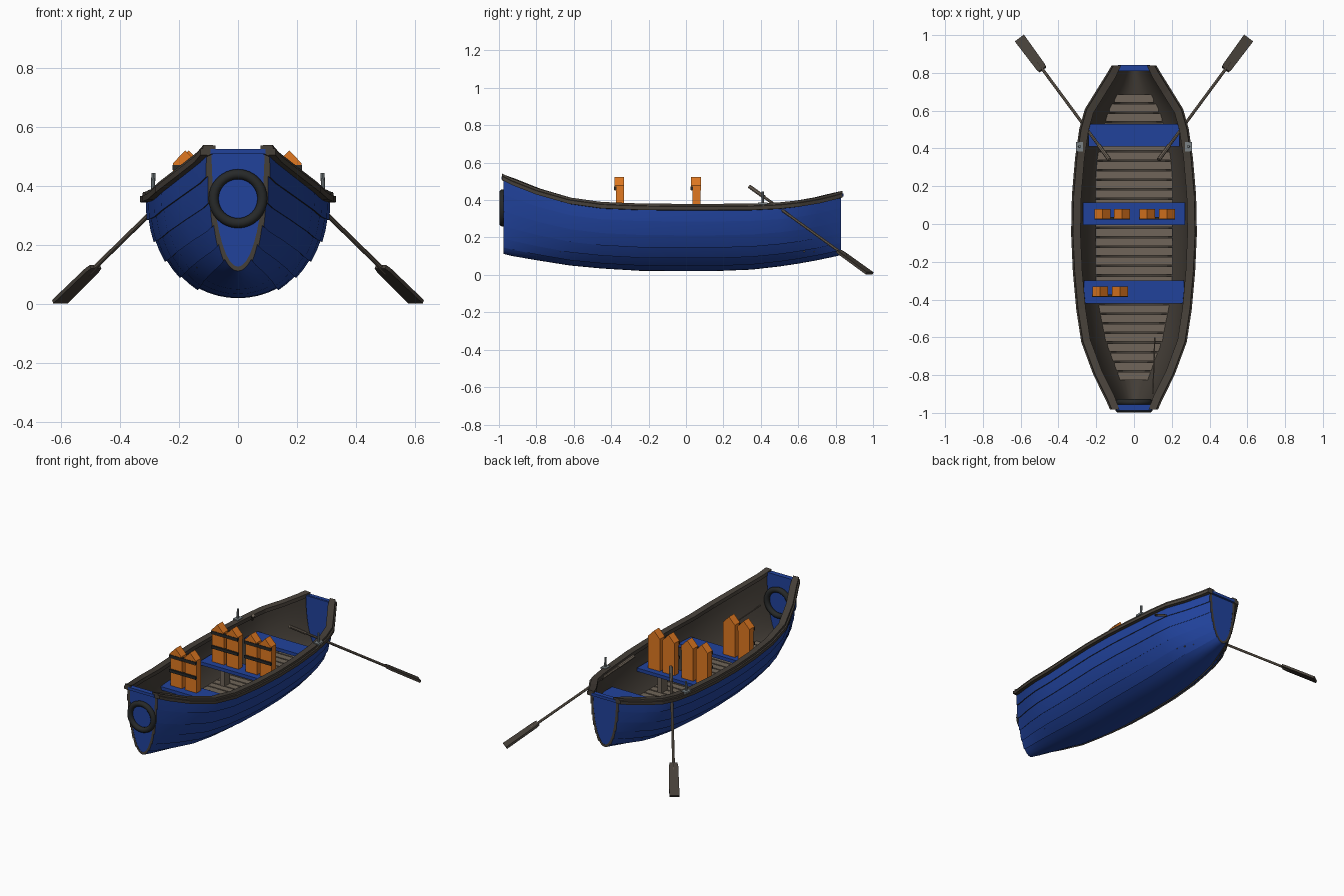
import bpy, bmesh, math
from mathutils import Vector, Matrix

if "Cube" in bpy.data.objects:
    bpy.data.objects.remove(bpy.data.objects["Cube"])

def material(name, rgb):
    m = bpy.data.materials.new(name)
    m.diffuse_color = (*rgb, 1)
    m.use_nodes = True
    m.node_tree.nodes["Principled BSDF"].inputs["Base Color"].default_value = m.diffuse_color
    return m

BLUE = material("blue_paint", (0.015, 0.055, 0.33))
WOOD = material("plank_wood", (0.16, 0.13, 0.10))
DARK = material("dark_wood", (0.06, 0.05, 0.04))
BLACK = material("rubber", (0.02, 0.022, 0.022))
ORANGE = material("orange_cloth", (0.75, 0.19, 0.015))
STEEL = material("steel", (0.2, 0.23, 0.24))

def finish(name, bm, mats, smooth=False, mirror=False):
    bmesh.ops.recalc_face_normals(bm, faces=bm.faces)
    me = bpy.data.meshes.new(name)
    bm.to_mesh(me)
    bm.free()
    for m in mats:
        me.materials.append(m)
    ob = bpy.data.objects.new(name, me)
    bpy.context.collection.objects.link(ob)
    if mirror:
        ob.modifiers.new("mirror", 'MIRROR')
    if smooth:
        bpy.context.view_layer.objects.active = ob
        ob.select_set(True)
        bpy.ops.object.shade_smooth_by_angle(angle=math.radians(28))
        ob.select_set(False)
    return ob

def box(bm, x0, x1, y0, y1, z0, z1):
    mat = Matrix.Translation(((x0+x1)/2, (y0+y1)/2, (z0+z1)/2)) @ Matrix.Diagonal((x1-x0, y1-y0, z1-z0, 1))
    bmesh.ops.create_cube(bm, size=1, matrix=mat)

def prism(bm, profile, y0, y1):
    f = bm.faces.new([bm.verts.new((x, y0, z)) for x, z in profile])
    r = bmesh.ops.extrude_face_region(bm, geom=[f])
    bmesh.ops.translate(bm, verts=[v for v in r['geom'] if isinstance(v, bmesh.types.BMVert)], vec=(0, y1-y0, 0))
    if not f.is_valid or f not in bm.faces:
        return

def rod(bm, a, b, r, sides=8):
    a, b = Vector(a), Vector(b)
    d = b - a
    mat = Matrix.Translation((a+b)/2) @ d.to_track_quat('Z', 'Y').to_matrix().to_4x4()
    bmesh.ops.create_cone(bm, cap_ends=True, segments=sides, radius1=r, radius2=r, depth=d.length, matrix=mat)

def loft(bm, rings, closed=True):
    vs = [[bm.verts.new(p) for p in r] for r in rings]
    n = len(rings[0])
    for a, b in zip(vs, vs[1:]):
        for j in range(n):
            f = bm.faces.new((a[j], a[(j+1) % n], b[(j+1) % n], b[j]))
            f.material_index = ring_mats[j] if ring_mats else 0
    for r in (vs[0], vs[-1]):
        f = bm.faces.new(r)
        f.material_index = 1 if ring_mats else 0

# Hull stations: y, half width, sheer height, keel height
ST = [(-.975, .105, .525, .112), (-.925, .128, .50, .10), (-.79, .195, .447, .077),
      (-.62, .258, .398, .05), (-.45, .284, .374, .034), (-.25, .302, .366, .022),
      (-.05, .311, .364, .02), (.15, .307, .364, .02), (.35, .29, .365, .028),
      (.5, .268, .372, .045), (.6, .24, .383, .06), (.7, .178, .40, .078),
      (.79, .122, .422, .097), (.83, .097, .434, .106)]

def station(y):
    for a, b in zip(ST, ST[1:]):
        if y <= b[0]:
            t = (y - a[0]) / (b[0] - a[0])
            return [p + (q - p) * t for p, q in zip(a, b)]
    return ST[-1]

def hull_point(s, ang, off):
    y, w, top, keel = s
    return Vector(((w + off) * math.sin(ang), y, top - (top - keel + off) * math.cos(ang)))

# Hull: lapped planks outside, plain lining inside
N = 7
half = []
for k in range(N):
    lap = .007 if k < 5 else 0.0
    for t, o in ((0, 0), (.5, lap/2), (1, lap)):
        half.append((math.pi/2 * (1 - (k + t) / N), o, t == 1))
right = half[:-1]
outer = [(-a, o, s) for a, o, s in right] + [(0, 0, False)] + [(a, o, False) for a, o, _ in reversed(right)]
inner = [(math.pi/2 * (1 - i/10), -.015) for i in range(21)]
ring_mats = [0] * (len(outer) - 1) + [1] * 22
for j in range(len(outer) - 1):
    if abs(outer[j][0] - outer[j+1][0]) < 1e-5:
        ring_mats[j] = 1
bm = bmesh.new()
loft(bm, [[hull_point(s, a, o) for a, o, _ in outer] + [hull_point(s, a, o) for a, o in inner] for s in ST])
bmesh.ops.remove_doubles(bm, verts=bm.verts, dist=1e-5)
finish("hull", bm, [BLUE, DARK], smooth=True)
ring_mats = None

# Gunwale rail swept along the sheer
PROFILE = [(-.028, .012), (.012, .014), (.014, .002), (.022, 0), (.022, -.02), (-.005, -.022), (-.028, -.012)]
bm = bmesh.new()
rings = []
for i, s in enumerate(ST):
    a, b = ST[max(i-1, 0)], ST[min(i+1, len(ST)-1)]
    n = Vector((b[0]-a[0], a[1]-b[1])).normalized()
    end = i in (0, len(ST)-1)
    y = s[0] + (math.copysign(.008, s[0]) if end else 0)
    if end:
        n = Vector((1, 0))
    rings.append([(s[1] + n.x*u, y + n.y*u, s[2] + v + .002) for u, v in PROFILE])
loft(bm, rings)
finish("gunwale", bm, [DARK], mirror=True)

# Transoms with top caps
for name, s, d in (("front_transom", ST[0], 1), ("back_transom", ST[-1], -1)):
    bm = bmesh.new()
    pts = [hull_point(s, a, o + .001) for a, o in inner]
    prism(bm, [(p.x, p.z) for p in pts], s[0] + d*.002, s[0] + d*.02)
    box(bm, -s[1]+.012, s[1]-.012, s[0]-.012, s[0]+.02 if d > 0 else s[0]+.012, s[2]-.016, s[2]+.002)
    finish(name, bm, [BLUE])

# Floor slats clipped to the hull width
bm = bmesh.new()
count, y0, y1 = 30, -.83, .69
pitch = (y1 - y0) / count
for i in range(count):
    ya = y0 + i * pitch
    y, w, top, keel = station(ya + pitch/2)
    w = min((w - .015) * math.sqrt(1 - ((top - .14) / (top - keel - .015))**2), .205)
    box(bm, -w, w, ya + .004, ya + pitch - .004, .122, .137)
finish("floor_slats", bm, [WOOD])

# Seats and their posts
SEATS = [("front_seat", -.36, .265), ("middle_seat", .055, .27), ("back_seat", .47, .24)]
for name, y, w in SEATS:
    bm = bmesh.new()
    box(bm, -w, w, y-.06, y+.06, .248, .27)
    finish(name, bm, [BLUE])
    bm = bmesh.new()
    for x in (-.13, .13):
        box(bm, x-.015, x+.015, y-.03, y+.03, .13, .248)
    finish(name + "_posts", bm, [WOOD])

# Life vests: two peaked panels with straps on the front
for i, (x, y) in enumerate([(-.127, -.357), (-.115, .053), (.122, .053)]):
    bm = bmesh.new()
    for c in (x - .052, x + .052):
        prism(bm, [(c-.042, .27), (c+.042, .27), (c+.042, .455), (c-.042, .455)], y-.018, y+.025)
        prism(bm, [(c-.042, .45), (c+.042, .45), (c+.042, .478), (c, .522), (c-.042, .478)], y-.026, y+.026)
    finish(f"life_vest_{i+1}", bm, [ORANGE])
    bm = bmesh.new()
    for z in (.36, .455):
        box(bm, x-.095, x+.095, y-.029, y-.015, z, z+.018)
    finish(f"vest_straps_{i+1}", bm, [BLACK])

# Oars
a, b = Vector((.13, .34, .472)), Vector((.605, .982, .008))
bm = bmesh.new()
rod(bm, a, a.lerp(b, .8), .008)
rod(bm, a, a.lerp(b, .12), .011)
finish("oar_shafts", bm, [WOOD], smooth=True, mirror=True)
d = (b - a).normalized()
side = Vector((d.y, -d.x, 0)).normalized()
up = side.cross(d)
rings = []
for t, w in ((.745, .022), (.77, .027), (1, .03)):
    c = a.lerp(b, t)
    rings.append([c + side*w*p + up*.007*q for p, q in ((-1, -1), (1, -1), (1, 1), (-1, 1))])
bm = bmesh.new()
loft(bm, rings)
finish("oar_blades", bm, [DARK], mirror=True)

# Oarlocks
bm = bmesh.new()
rod(bm, (.29, .41, .36), (.287, .41, .445), .007)
box(bm, .27, .306, .385, .435, .375, .387)
finish("oarlocks", bm, [STEEL], mirror=True)

# Tyre fender outside and inside the bow
for name, y in (("outer_fender", -.981), ("inner_fender", -.943)):
    bpy.ops.mesh.primitive_torus_add(major_segments=32, minor_segments=10, major_radius=.083,
                                     minor_radius=.017, location=(0, y, .358), rotation=(math.pi/2, 0, 0))
    ob = bpy.context.object
    ob.name = name
    ob.data.materials.append(BLACK)
    bpy.ops.object.shade_smooth_by_angle(angle=math.radians(40))
    ob.select_set(False)

# Thin pole stowed in the bow
bm = bmesh.new()
rod(bm, (.1, -.9, .33), (.11, -.6, .31), .004, 6)
finish("bow_pole", bm, [WOOD])
